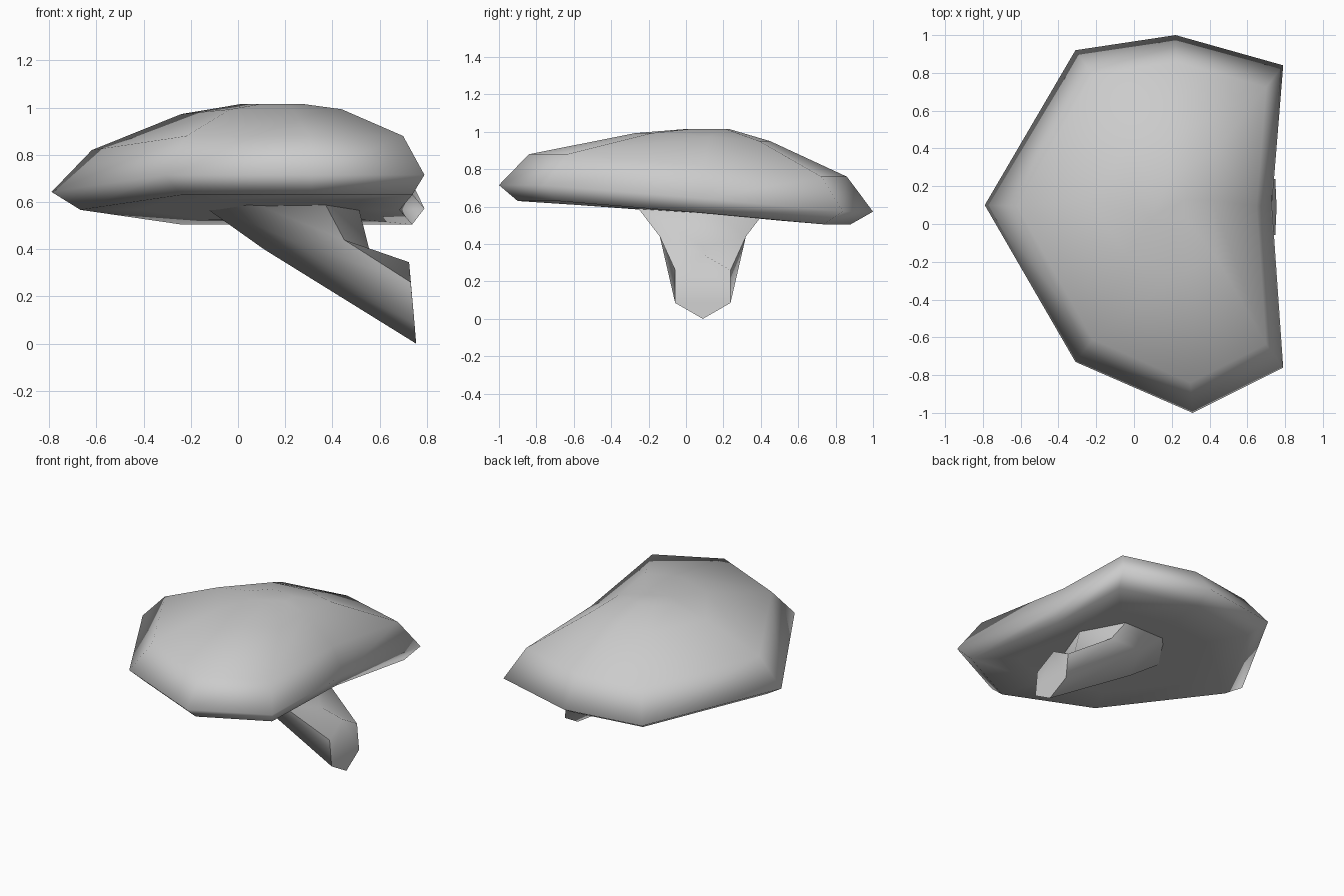
import bpy
import bmesh

# Remove the default cube only
cube = bpy.data.objects.get("Cube")
if cube:
    bpy.data.objects.remove(cube, do_unlink=True)

# Single grey colour
grey = bpy.data.materials.new("plain grey")
grey.use_nodes = True
colour = (0.6, 0.6, 0.6, 1)
grey.diffuse_color = colour
grey.node_tree.nodes["Principled BSDF"].inputs["Base Color"].default_value = colour


def loft(name, rings):
    """Bridge closed rings of equal length and close both ends."""
    bm = bmesh.new()
    loops = [[bm.verts.new(p) for p in ring] for ring in rings]
    n = len(loops[0])
    for a, b in zip(loops, loops[1:]):
        for i in range(n):
            j = (i + 1) % n
            bm.faces.new((a[i], a[j], b[j], b[i]))
    ends = [bm.faces.new(loops[0]), bm.faces.new(loops[-1])]
    bmesh.ops.recalc_face_normals(bm, faces=bm.faces)
    for face in bm.faces:
        face.smooth = True
    mesh = bpy.data.meshes.new(name)
    bm.to_mesh(mesh)
    bm.free()
    mesh.materials.append(grey)
    obj = bpy.data.objects.new(name, mesh)
    bpy.context.collection.objects.link(obj)
    return obj


# Mushroom cap: one outline, scaled and tilted at each level
outline = [(-0.79, 0.1), (-0.31, -0.73), (0.31, -1.0), (0.79, -0.76),
           (0.73, 0.1), (0.79, 0.84), (0.22, 1.0), (-0.31, 0.92)]


def cap_ring(sx, cx, sy, cy, front, middle, back):
    ring = []
    for x, y in outline:
        z = front if y < 0 else middle if y < 0.5 else back
        ring.append((x * sx + cx, y * sy + cy, z))
    return ring


loft("mushroom_cap", [
    cap_ring(0.6, 0.06, 0.6, 0.0, 0.61, 0.567, 0.525),
    cap_ring(0.89, 0.035, 0.89, -0.01, 0.63, 0.567, 0.505),
    cap_ring(1, 0, 1, 0, 0.715, 0.643, 0.573),
    cap_ring(0.835, 0.04, 0.85, 0.01, 0.88, 0.82, 0.76),
    cap_ring(0.43, 0.1, 0.36, 0.09, 0.993, 0.973, 0.95),
    cap_ring(0.17, 0.145, 0.115, 0.115, 1.015, 1.015, 1.015),
])


# Bent six-sided stem, flaring into the underside of the cap
def stem_ring(half_width, low, low_side, high_side, high, y=0.09):
    spots = [(low, 0), (low_side, 1), (high_side, 1),
             (high, 0), (high_side, -1), (low_side, -1)]
    return [(x, y + s * half_width, z) for (x, z), s in spots]


stem = loft("stem", [
    stem_ring(0.148, (0.755, 0.0), (0.748, 0.085), (0.732, 0.26), (0.725, 0.345)),
    stem_ring(0.23, (0.11, 0.4), (0.22, 0.44), (0.45, 0.44), (0.56, 0.385)),
    stem_ring(0.36, (-0.2, 0.62), (0.0, 0.62), (0.36, 0.61), (0.5, 0.62)),
])

# Keep the cut end of the stem crisp
bpy.ops.object.select_all(action="DESELECT")
stem.select_set(True)
bpy.context.view_layer.objects.active = stem
bpy.ops.object.shade_smooth_by_angle(angle=1.2)
